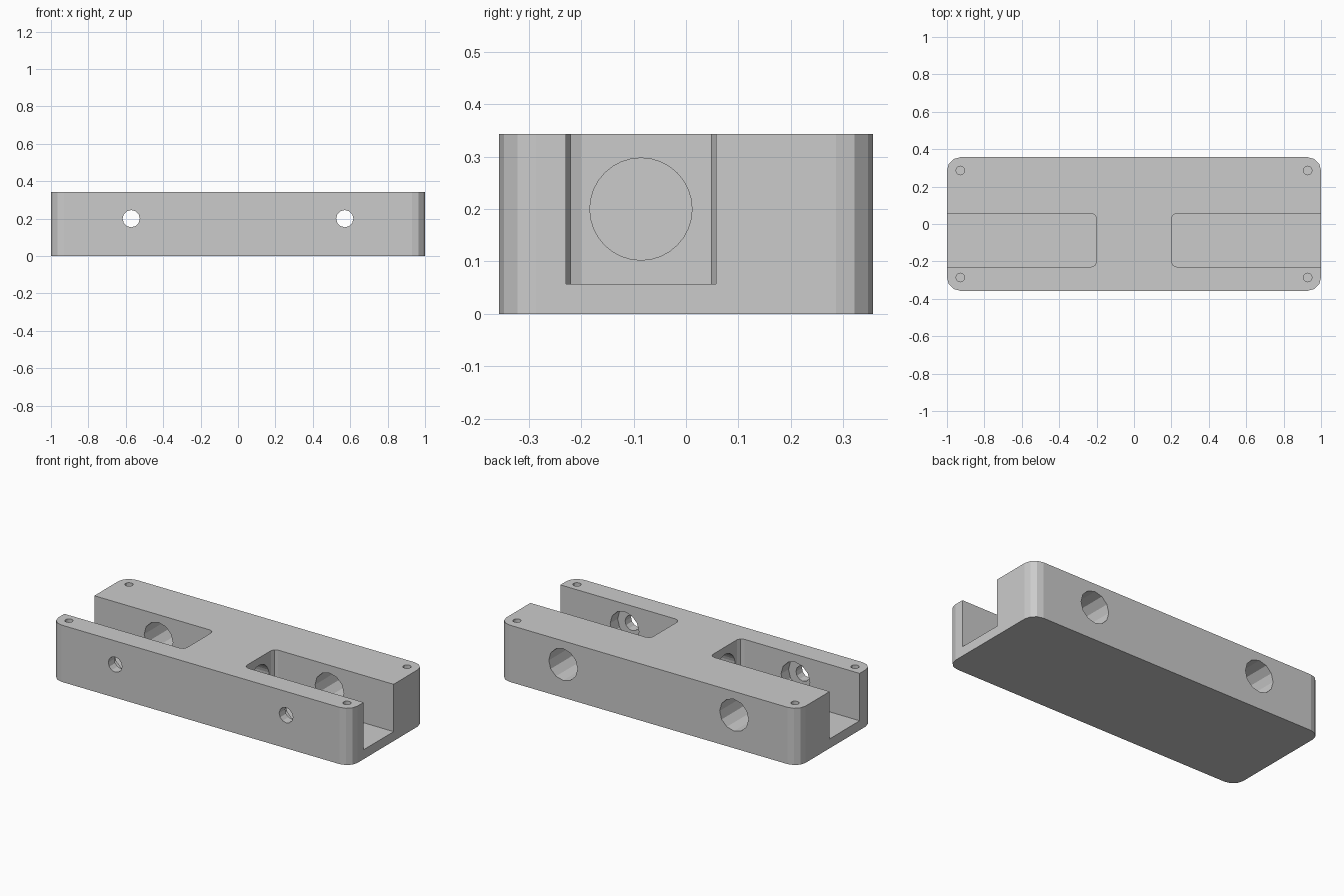
import bpy, bmesh
from math import pi, sin, cos
from mathutils import Matrix, Vector

if "Cube" in bpy.data.objects:
    bpy.data.objects.remove(bpy.data.objects["Cube"])


def finish(bm, name):
    bmesh.ops.recalc_face_normals(bm, faces=bm.faces)
    mesh = bpy.data.meshes.new(name)
    bm.to_mesh(mesh)
    bm.free()
    ob = bpy.data.objects.new(name, mesh)
    bpy.context.collection.objects.link(ob)
    return ob


def rounded_block(name, x0, x1, y0, y1, z0, z1, r, seg):
    """Upright block with rounded vertical corners."""
    bm = bmesh.new()
    corners = [(x1 - r, y1 - r), (x0 + r, y1 - r), (x0 + r, y0 + r), (x1 - r, y0 + r)]
    ring = []
    for q, (cx, cy) in enumerate(corners):
        for i in range(seg + 1):
            a = (q + i / seg) * pi / 2
            ring.append(bm.verts.new((cx + r * cos(a), cy + r * sin(a), z0)))
    base = bm.faces.new(ring)
    ext = bmesh.ops.extrude_face_region(bm, geom=[base])
    top = [v for v in ext["geom"] if isinstance(v, bmesh.types.BMVert)]
    bmesh.ops.translate(bm, verts=top, vec=(0, 0, z1 - z0))
    return finish(bm, name)


def drill(name, start, end, r, sides, r_end=None):
    """Straight or tapered cylinder between two points."""
    a, b = Vector(start), Vector(end)
    d = b - a
    rot = d.to_track_quat('Z', 'Y').to_matrix().to_4x4()
    bm = bmesh.new()
    bmesh.ops.create_cone(bm, cap_ends=True, segments=sides, radius1=r,
                          radius2=r if r_end is None else r_end, depth=d.length,
                          matrix=Matrix.Translation((a + b) / 2) @ rot)
    return finish(bm, name)


def cut(target, cutter):
    cutter.hide_render = True
    mod = target.modifiers.new("cut", 'BOOLEAN')
    mod.operation = 'DIFFERENCE'
    mod.solver = 'EXACT'
    mod.object = cutter
    bpy.context.view_layer.objects.active = target
    bpy.ops.object.modifier_apply(modifier=mod.name)
    bpy.data.objects.remove(cutter)


# Main body
body = rounded_block("housing_block", -1, 1, -0.357, 0.357, 0, 0.343, 0.071, 3)

for s in (-1, 1):
    # Open-ended slot
    x0, x1 = sorted((s * 0.2, s * 1.2))
    cut(body, rounded_block("slot_cutter", x0, x1, -0.229, 0.057, 0.057, 0.5, 0.029, 2))
    # Blind bore in the slot's end wall
    cut(body, drill("end_bore", (s * 0.3, -0.086, 0.2), (s * 0.06, -0.086, 0.2), 0.0975, 32))
    # Wide bore from the back, and narrow hole through the front wall
    cut(body, drill("wide_bore", (s * 0.571, 0.5, 0.2), (s * 0.571, -0.3, 0.2), 0.096, 12))
    cut(body, drill("narrow_hole", (s * 0.571, -0.5, 0.2), (s * 0.571, -0.2, 0.2), 0.046, 12))
    # Corner screw holes
    for t in (-1, 1):
        x, y = s * 0.929, t * 0.286
        cut(body, drill("screw_hole", (x, y, 0.4), (x, y, 0.17), 0.023, 12))
